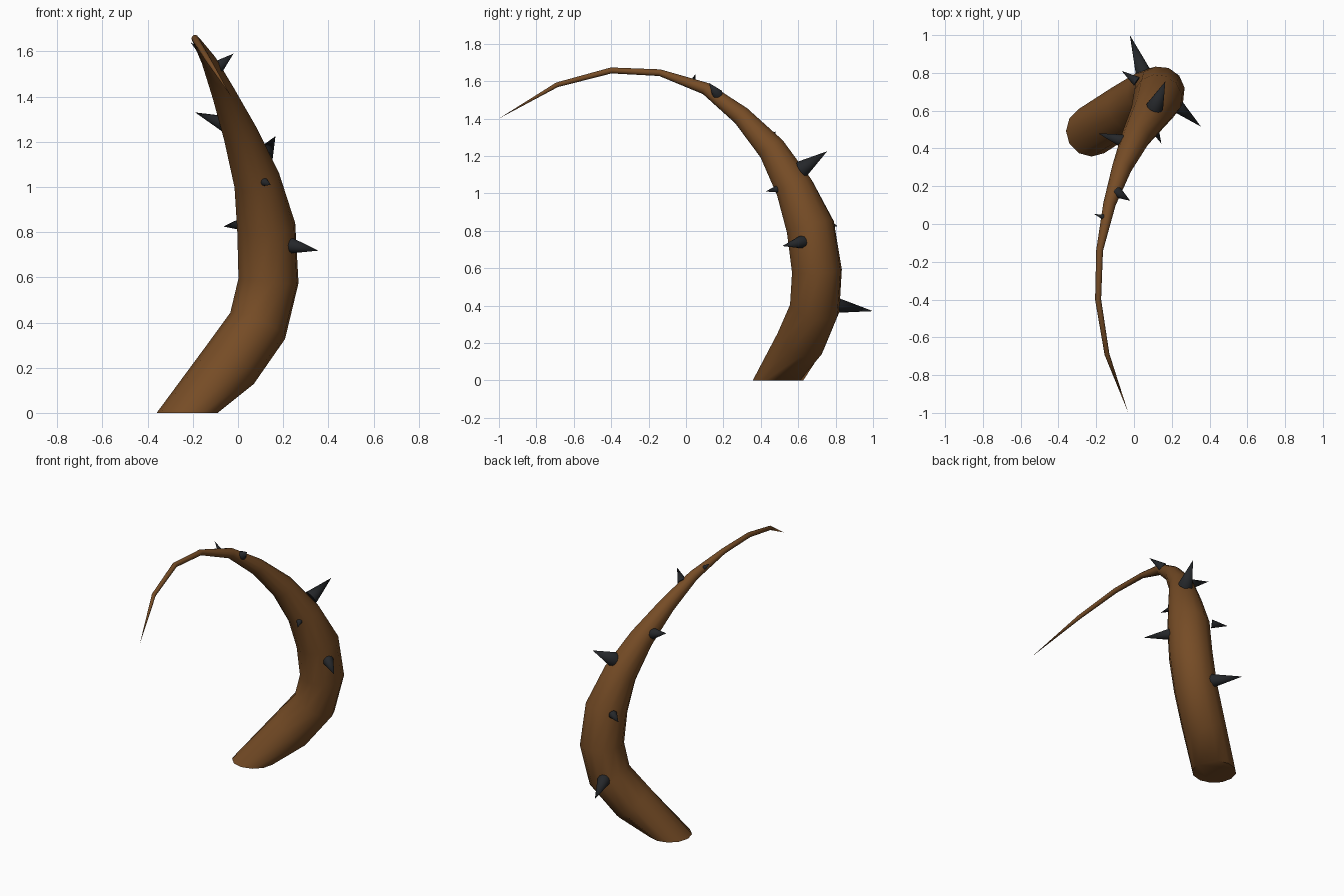
import bpy, bmesh, math
from mathutils import Vector

if "Cube" in bpy.data.objects:
    bpy.data.objects.remove(bpy.data.objects["Cube"])

SIDES = 12

def material(name, rgb):
    m = bpy.data.materials.new(name)
    m.diffuse_color = (*rgb, 1)
    m.use_nodes = True
    m.node_tree.nodes["Principled BSDF"].inputs["Base Color"].default_value = m.diffuse_color
    return m

bark = material("brown bark", (0.18, 0.072, 0.019))
dark = material("dark thorn", (0.018, 0.020, 0.023))

def frame(t):
    """Two unit vectors across direction t."""
    u = Vector((0, 1, 0))
    if abs(t.y) > 0.98:
        u = Vector((1, 0, 0))
    u = (u - t * u.dot(t)).normalized()
    return u, t.cross(u)

def carry(u, t):
    """Slide the previous ring's side vector onto the next ring's plane."""
    u = (u - t * u.dot(t)).normalized()
    return u, t.cross(u)

def finish(bm, name, mat):
    bmesh.ops.recalc_face_normals(bm, faces=bm.faces)
    me = bpy.data.meshes.new(name)
    bm.to_mesh(me)
    bm.free()
    me.materials.append(mat)
    ob = bpy.data.objects.new(name, me)
    bpy.context.collection.objects.link(ob)
    bpy.context.view_layer.objects.active = ob
    bpy.ops.object.select_all(action='DESELECT')
    ob.select_set(True)
    bpy.ops.object.shade_smooth_by_angle(angle=math.radians(40))
    return ob

def tube(name, path, mat, sides, start_dir=None):
    """Tapered tube through (x, y, z, radius) points, ending in a point."""
    bm = bmesh.new()
    pts = [Vector(p[:3]) for p in path]
    rings, u = [], None
    for i, p in enumerate(pts[:-1]):
        t = (pts[i + 1] - pts[max(i - 1, 0)]).normalized()
        if i == 0 and start_dir:
            t = Vector(start_dir)
        u, v = frame(t) if u is None else carry(u, t)
        rings.append([bm.verts.new(p + path[i][3] * (u * math.cos(a) + v * math.sin(a)))
                      for a in (2 * math.pi * k / sides for k in range(sides))])
    for a, b in zip(rings, rings[1:]):
        for k in range(sides):
            j = (k + 1) % sides
            bm.faces.new((a[k], a[j], b[j], b[k]))
    tip = bm.verts.new(pts[-1])
    for k in range(sides):
        bm.faces.new((rings[-1][k], rings[-1][(k + 1) % sides], tip))
    bm.faces.new(rings[0])
    return finish(bm, name, mat)

# Curling vine stem, flat cut at the ground
stem = [(-0.225, 0.492, 0, 0.135), (-0.035, 0.615, 0.213, 0.135),
        (0.087, 0.688, 0.385, 0.135), (0.135, 0.70, 0.585, 0.135),
        (0.125, 0.665, 0.82, 0.131), (0.083, 0.58, 1.03, 0.104),
        (0.01, 0.46, 1.235, 0.077), (-0.065, 0.295, 1.415, 0.052),
        (-0.13, 0.105, 1.56, 0.033), (-0.182, -0.14, 1.645, 0.018),
        (-0.19, -0.40, 1.657, 0.016), (-0.143, -0.69, 1.58, 0.013),
        (-0.03, -1.0, 1.40, 0)]
tube("vine_stem", stem, bark, SIDES, (0, 0, 1))

# Thorns: base centre, tip, base radius
thorns = [((0.235, 0.62, 0.74), (0.355, 0.515, 0.718), 0.035),
          ((0.05, 0.80, 0.402), (-0.022, 1.0, 0.37), 0.042),
          ((0.11, 0.62, 1.13), (0.166, 0.755, 1.225), 0.046),
          ((-0.06, 0.44, 1.28), (-0.19, 0.48, 1.33), 0.035),
          ((0.015, 0.755, 0.835), (-0.065, 0.81, 0.825), 0.027),
          ((0.11, 0.50, 1.025), (0.145, 0.425, 1.01), 0.022),
          ((-0.09, 0.168, 1.53), (-0.02, 0.123, 1.59), 0.030),
          ((-0.155, 0.035, 1.59), (-0.21, 0.052, 1.64), 0.016)]
for i, (base, tip, r) in enumerate(thorns):
    tube(f"thorn_{i + 1}", [(*base, r), (*tip, 0)], dark, SIDES)
